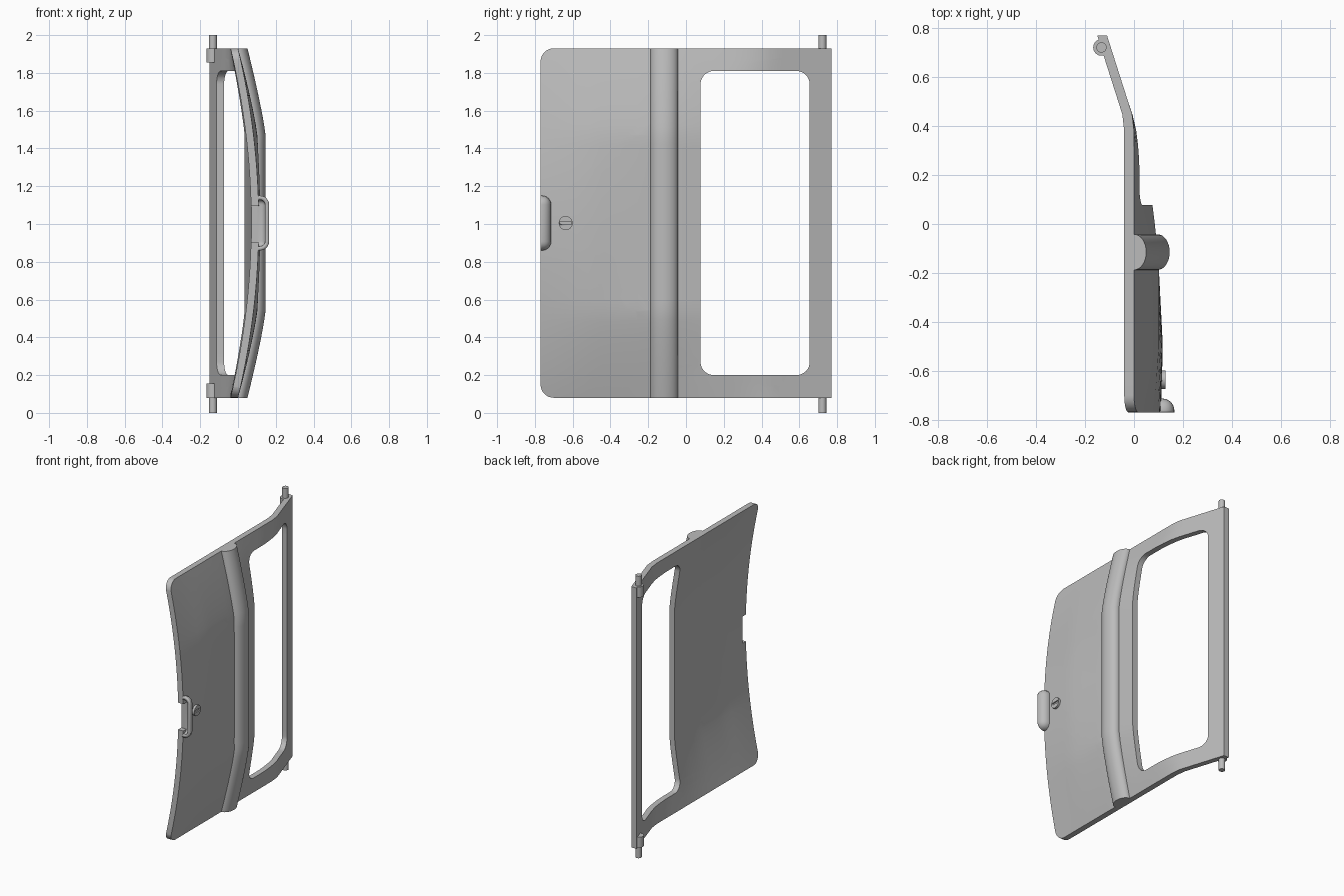
import bpy, bmesh, math
from mathutils import Vector

if "Cube" in bpy.data.objects:
    bpy.data.objects.remove(bpy.data.objects["Cube"])

grey = bpy.data.materials.new("plain_grey")
grey.use_nodes = True
grey.diffuse_color = (0.5, 0.5, 0.5, 1)
grey.node_tree.nodes["Principled BSDF"].inputs["Base Color"].default_value = (0.5, 0.5, 0.5, 1)

BOTTOM, TOP, MID = 0.08, 1.93, 1.005
FRONT, REAR = -0.77, 0.77
THICK = 0.04


def interp(points, v):
    """Piecewise linear lookup."""
    if v <= points[0][0]:
        return points[0][1]
    for (a, p), (b, q) in zip(points, points[1:]):
        if v <= b:
            return p + (q - p) * (v - a) / (b - a)
    return points[-1][1]


DEPTH = [(-0.77, 0.11), (-0.5, 0.118), (-0.19, 0.102), (-0.04, 0.09),
         (0.08, 0.075), (0.28, 0.07), (0.36, 0.04), (0.46, 0)]
SWEEP = [(0.38, 0), (0.45, -0.008), (0.6, -0.056), (0.77, -0.11)]


def bulge(y, z):
    """Outer skin: arched at the front edge, flat-topped from the rib back."""
    t = min(abs(z - MID) / (TOP - MID), 1)
    arch = 1 - t * t
    flat = 1 - max(0, (t - 0.5) / 0.5) ** 1.2
    w = min(max((y - FRONT) / 0.58, 0), 1)
    return interp(SWEEP, y) + interp(DEPTH, y) * (arch * (1 - w) + flat * w)


def finish(name, bm, angle=30):
    bmesh.ops.recalc_face_normals(bm, faces=bm.faces[:])
    mesh = bpy.data.meshes.new(name)
    bm.to_mesh(mesh)
    bm.free()
    obj = bpy.data.objects.new(name, mesh)
    bpy.context.collection.objects.link(obj)
    mesh.materials.append(grey)
    bpy.ops.object.select_all(action='DESELECT')
    obj.select_set(True)
    bpy.context.view_layer.objects.active = obj
    bpy.ops.object.shade_smooth_by_angle(angle=math.radians(angle))
    return obj


def corner(y, z, r, start, steps=8):
    """Quarter arc around (y, z), starting at an angle in degrees."""
    return [(y + r * math.cos(math.radians(start + 90 * i / steps)),
             z + r * math.sin(math.radians(start + 90 * i / steps))) for i in range(steps + 1)]


def cut(bm, co, no, **kw):
    bmesh.ops.bisect_plane(bm, geom=bm.verts[:] + bm.edges[:] + bm.faces[:],
                           plane_co=co, plane_no=no, **kw)


def cylinder(name, x, y, z0, z1, r, sides=24):
    bm = bmesh.new()
    bmesh.ops.create_cone(bm, cap_ends=True, segments=sides, radius1=r, radius2=r, depth=z1 - z0)
    bmesh.ops.translate(bm, verts=bm.verts, vec=(x, y, (z0 + z1) / 2))
    return finish(name, bm)


# Door panel: flat outline with window and latch notch, sliced, thickened, then curved
R = 0.07
outer = [(REAR, BOTTOM), (REAR, TOP)]
outer += corner(FRONT + R, TOP - R, R, 90)
outer += [(FRONT, 1.095), (-0.735, 1.095), (-0.735, 0.905), (FRONT, 0.905)]
outer += corner(FRONT + R, BOTTOM + R, R, 180)
y0, y1, z0, z1 = 0.077, 0.655, 0.2, 1.81
window = (corner(y1 - R, z0 + R, R, 270) + corner(y1 - R, z1 - R, R, 0)
          + corner(y0 + R, z1 - R, R, 90) + corner(y0 + R, z0 + R, R, 180))
bm = bmesh.new()
loops = []
for loop in (outer, window):
    vs = [bm.verts.new((0, y, z)) for y, z in loop]
    loops += [bm.edges.new((vs[i - 1], vs[i])) for i in range(len(vs))]
bmesh.ops.triangle_fill(bm, use_beauty=True, use_dissolve=False, edges=loops, normal=Vector((1, 0, 0)))
for i in range(1, 24):
    cut(bm, (0, FRONT + i * (REAR - FRONT) / 24, 0), (0, 1, 0))
for i in range(1, 32):
    cut(bm, (0, 0, BOTTOM + i * (TOP - BOTTOM) / 32), (0, 0, 1))
back = bmesh.ops.extrude_face_region(bm, geom=bm.faces[:], use_keep_orig=True)
for v in back["geom"]:
    if isinstance(v, bmesh.types.BMVert):
        v.co.x = -THICK
for v in bm.verts:
    v.co.x += bulge(v.co.y, v.co.z)
finish("door_panel", bm)

# Vertical rib: half-round section lofted along the curve of the panel
bm = bmesh.new()
rings = []
STEPS, ARC = 40, 16
for i in range(STEPS + 1):
    z = BOTTOM + (TOP - BOTTOM) * i / STEPS
    shift = bulge(-0.115, z)
    ring = [(-0.02, -0.188)]
    for k in range(ARC + 1):
        a = math.pi * k / ARC
        ring.append((0.05 * math.sin(a), -0.115 - 0.073 * math.cos(a)))
    ring.append((-0.02, -0.042))
    rings.append([bm.verts.new((x + shift, y, z)) for x, y in ring])
for a, b in zip(rings, rings[1:]):
    for k in range(len(a)):
        bm.faces.new((a[k - 1], a[k], b[k], b[k - 1]))
bm.faces.new(rings[0])
bm.faces.new(rings[-1])
finish("vertical_rib", bm)

# Hinge barrels and pins at both rear corners
HX, HY = -0.133, 0.722
for side, b0, b1, p0, p1 in (("lower", BOTTOM, 0.155, 0, 0.1), ("upper", 1.855, TOP, 1.9, 2)):
    cylinder(side + "_hinge_barrel", HX, HY, b0, b1, 0.034)
    cylinder(side + "_hinge_pin", HX, HY, p0, p1, 0.021)

# Handle cup: rounded half shell open towards the front edge
bm = bmesh.new()
bmesh.ops.create_cube(bm, size=1)
bmesh.ops.scale(bm, vec=(0.11, 0.112, 0.29), verts=bm.verts)
bmesh.ops.bevel(bm, geom=bm.edges[:], offset=0.048, segments=6, profile=0.5, affect='EDGES')
bmesh.ops.translate(bm, verts=bm.verts, vec=(0.11, FRONT, MID))
cut(bm, (0, FRONT, 0), (0, 1, 0), clear_inner=True)
cut(bm, (0.1, 0, 0), (1, 0, 0), clear_inner=True)
cup = finish("handle_cup", bm, 40)
shell = cup.modifiers.new("wall", 'SOLIDIFY')
shell.thickness = 0.022
shell.offset = -1

# Lock: round boss with a slot cut across it
bm = bmesh.new()
bmesh.ops.create_cone(bm, cap_ends=True, segments=32, radius1=0.037, radius2=0.037, depth=0.05)
for v in bm.verts:
    v.co = Vector((v.co.z + 0.104, v.co.x - 0.637, v.co.y + MID))
lock = finish("lock_boss", bm)
bm = bmesh.new()
bmesh.ops.create_cube(bm, size=1)
bmesh.ops.scale(bm, vec=(0.02, 0.06, 0.016), verts=bm.verts)
bmesh.ops.translate(bm, verts=bm.verts, vec=(0.13, -0.637, MID))
slot = finish("lock_slot_cutter", bm)
slot.hide_render = True
slot.hide_set(True)
groove = lock.modifiers.new("slot", 'BOOLEAN')
groove.operation = 'DIFFERENCE'
groove.object = slot
